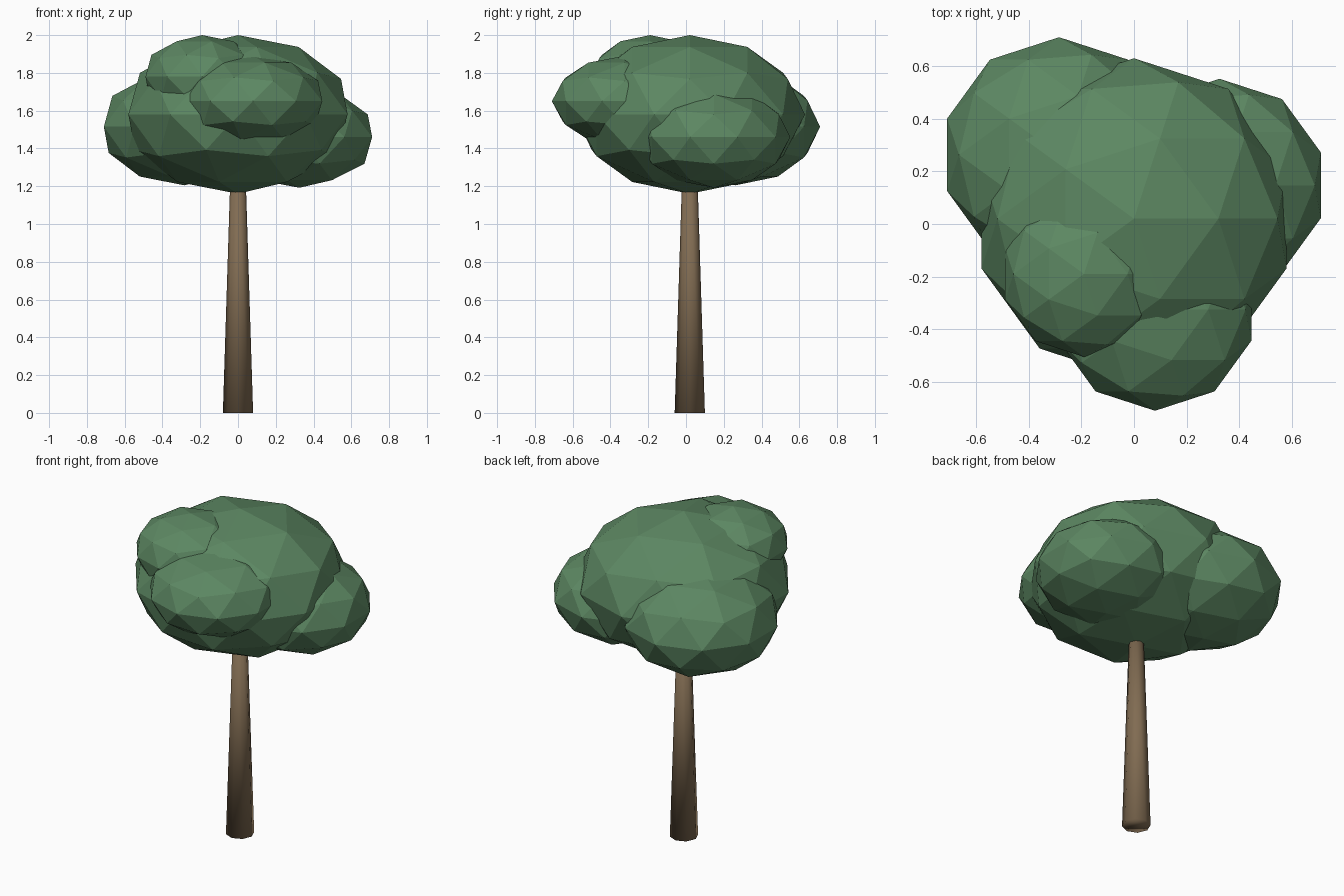
import bpy

if "Cube" in bpy.data.objects:
    bpy.data.objects.remove(bpy.data.objects["Cube"])


def material(name, rgb):
    m = bpy.data.materials.new(name)
    m.diffuse_color = (*rgb, 1.0)
    m.use_nodes = True
    m.node_tree.nodes["Principled BSDF"].inputs["Base Color"].default_value = m.diffuse_color
    return m


leaf = material("leaf_green", (0.107, 0.242, 0.122))
bark = material("bark_brown", (0.22, 0.15, 0.085))

# Tapered eight-sided trunk, running up into the crown
TRUNK_H = 1.3
bpy.ops.mesh.primitive_cone_add(vertices=8, radius1=0.08, radius2=0.039,
                                depth=TRUNK_H, location=(0, 0.02, TRUNK_H / 2))
trunk = bpy.context.object
trunk.name = "trunk"
trunk.data.materials.append(bark)
bpy.ops.object.shade_smooth()


# Faceted, flattened leaf clump
def clump(name, centre, radius, half_height):
    bpy.ops.mesh.primitive_ico_sphere_add(subdivisions=2, radius=1, location=centre)
    ob = bpy.context.object
    ob.name = name
    ob.scale = (radius, radius, half_height)
    bpy.ops.object.transform_apply(location=False, rotation=False, scale=True)
    ob.data.materials.append(leaf)
    bpy.ops.object.shade_flat()


# Crown: one large clump with four smaller ones around it
clump("crown_main", (0, 0.02, 1.58), 0.61, 0.42)
clump("crown_top_left", (-0.19, -0.19, 1.78), 0.315, 0.22)
clump("crown_front", (0.08, -0.325, 1.65), 0.385, 0.24)
clump("crown_back_left", (-0.285, 0.263, 1.515), 0.447, 0.31)
clump("crown_right", (0.325, 0.147, 1.46), 0.405, 0.268)
